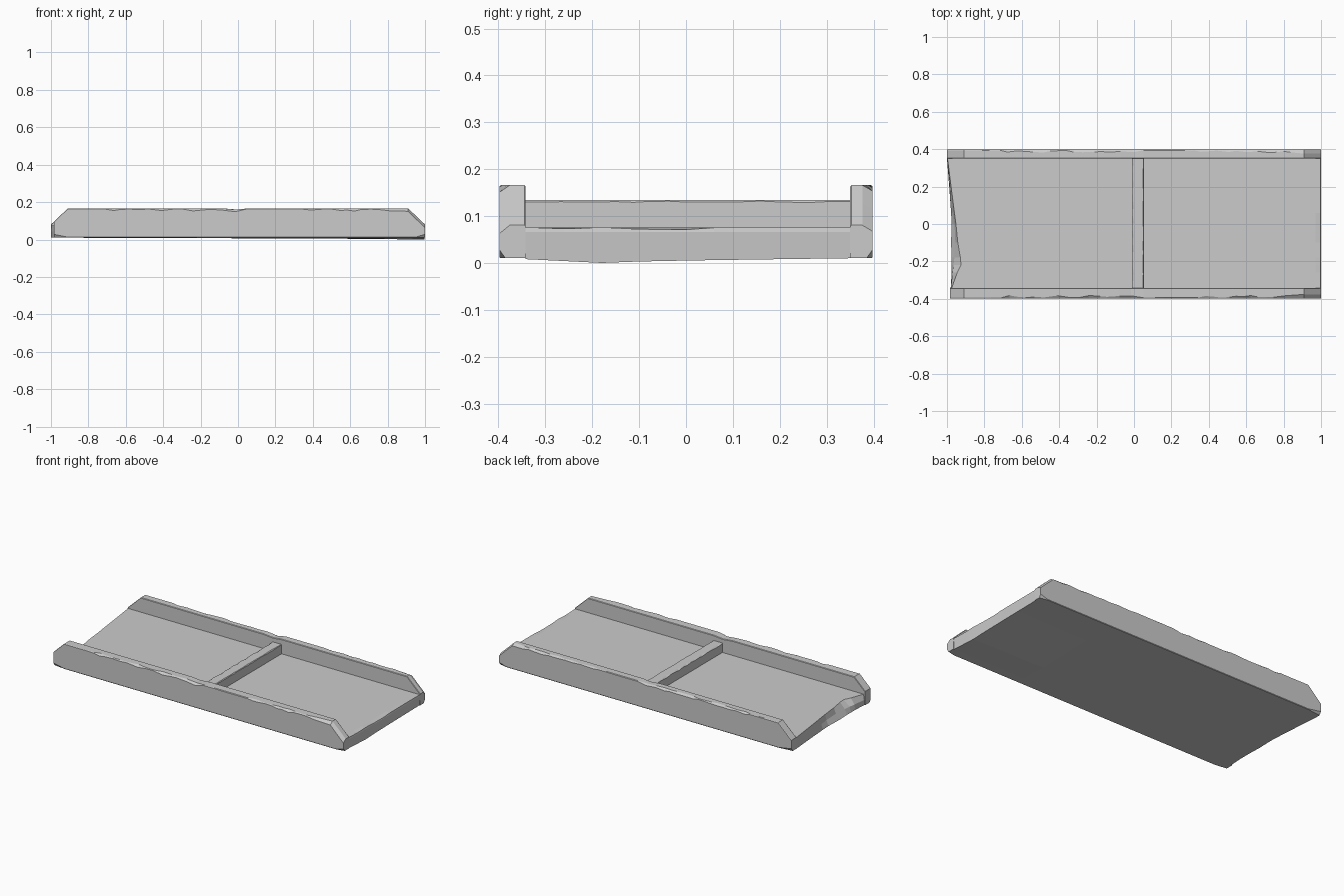
import bpy, bmesh, random

if "Cube" in bpy.data.objects:
    bpy.data.objects.remove(bpy.data.objects["Cube"])
random.seed(7)


def loft(name, rings):
    """Skin a row of equal-sized cross-sections and cap both ends."""
    bm = bmesh.new()
    rows = [[bm.verts.new(p) for p in ring] for ring in rings]
    n = len(rows[0])
    for a, b in zip(rows, rows[1:]):
        for i in range(n):
            j = (i + 1) % n
            bm.faces.new((a[i], a[j], b[j], b[i]))
    bm.faces.new(rows[0])
    bm.faces.new(rows[-1])
    bmesh.ops.recalc_face_normals(bm, faces=bm.faces)
    mesh = bpy.data.meshes.new(name)
    bm.to_mesh(mesh)
    bm.free()
    obj = bpy.data.objects.new(name, mesh)
    bpy.context.collection.objects.link(obj)
    return obj


def rail(name, side, y_in, y_out, x_start):
    """Side rail with sloped ends and a chipped outer top edge."""
    stations = [x_start, -0.91]
    x = -0.86
    while x < 0.85:
        stations.append(x)
        x += random.uniform(0.035, 0.07)
    stations += [0.91, 0.95, 1.0]
    rings = []
    for x in stations:
        top = 0.166 if abs(x) <= 0.91 else 0.166 - (abs(x) - 0.91) * 0.95
        worn = -0.7 < x < -0.05 or 0.35 < x < 0.9
        c = random.uniform(0.004, 0.016) if worn else 0.004
        if x > 0.88:
            c = 0.022
        if abs(x - 0.01) < 0.03:
            c, top = 0.014, top - 0.006
        low = 0.018 if abs(x) > 0.97 else 0.003
        drop = c * random.uniform(0.5, 0.9)
        rings.append([(x, side * y, z) for y, z in (
            (y_in, 0.01), (y_in, top - 0.003), (y_in + 0.003, top),
            (y_out - c, top), (y_out, top - drop),
            (y_out, 0.01 + low), (y_out - low * 0.7, 0.01))])
    loft(name, rings)


rail("back_rail", 1, 0.35, 0.398, -1.0)
rail("front_rail", -1, 0.342, 0.398, -0.985)

# Floor slab: y, left edge at bottom / middle / top, top height, underside
floor_sections = [
    (-0.342, -0.980, -0.980, -0.975, 0.076, 0.008),
    (-0.260, -0.975, -0.970, -0.945, 0.073, 0.004),
    (-0.220, -0.975, -0.965, -0.925, 0.074, 0.002),
    (-0.180, -0.975, -0.960, -0.928, 0.076, 0.000),
    (-0.100, -0.978, -0.955, -0.942, 0.072, 0.003),
    (0.000, -0.975, -0.960, -0.952, 0.071, 0.005),
    (0.060, -0.978, -0.968, -0.960, 0.075, 0.006),
    (0.200, -0.988, -0.985, -0.978, 0.076, 0.008),
    (0.350, -1.000, -1.000, -0.997, 0.076, 0.010),
]
floor_rings = []
for y, xb, xm, xt, zr, zb in floor_sections:
    floor_rings.append([(x, y, z) for x, z in (
        (xb, 0.01), (xm, 0.042), (xt, 0.076), (0.97, 0.076),
        (0.998, zr), (1.0, 0.066), (0.996, zb), (0.5, (zb + 0.01) / 2))])
loft("floor_slab", floor_rings)

# Cross bar with worn top edges
bar_rings = []
for i in range(19):
    y = -0.344 + i * 0.696 / 18
    a, b = random.uniform(0.002, 0.012), random.uniform(0.002, 0.005)
    bar_rings.append([(x, y, z) for x, z in (
        (-0.01, 0.07), (-0.01, 0.134 - a * 0.6), (-0.01 + a, 0.134),
        (0.053 - b, 0.134), (0.053, 0.134 - b), (0.053, 0.07))])
loft("cross_bar", bar_rings)
